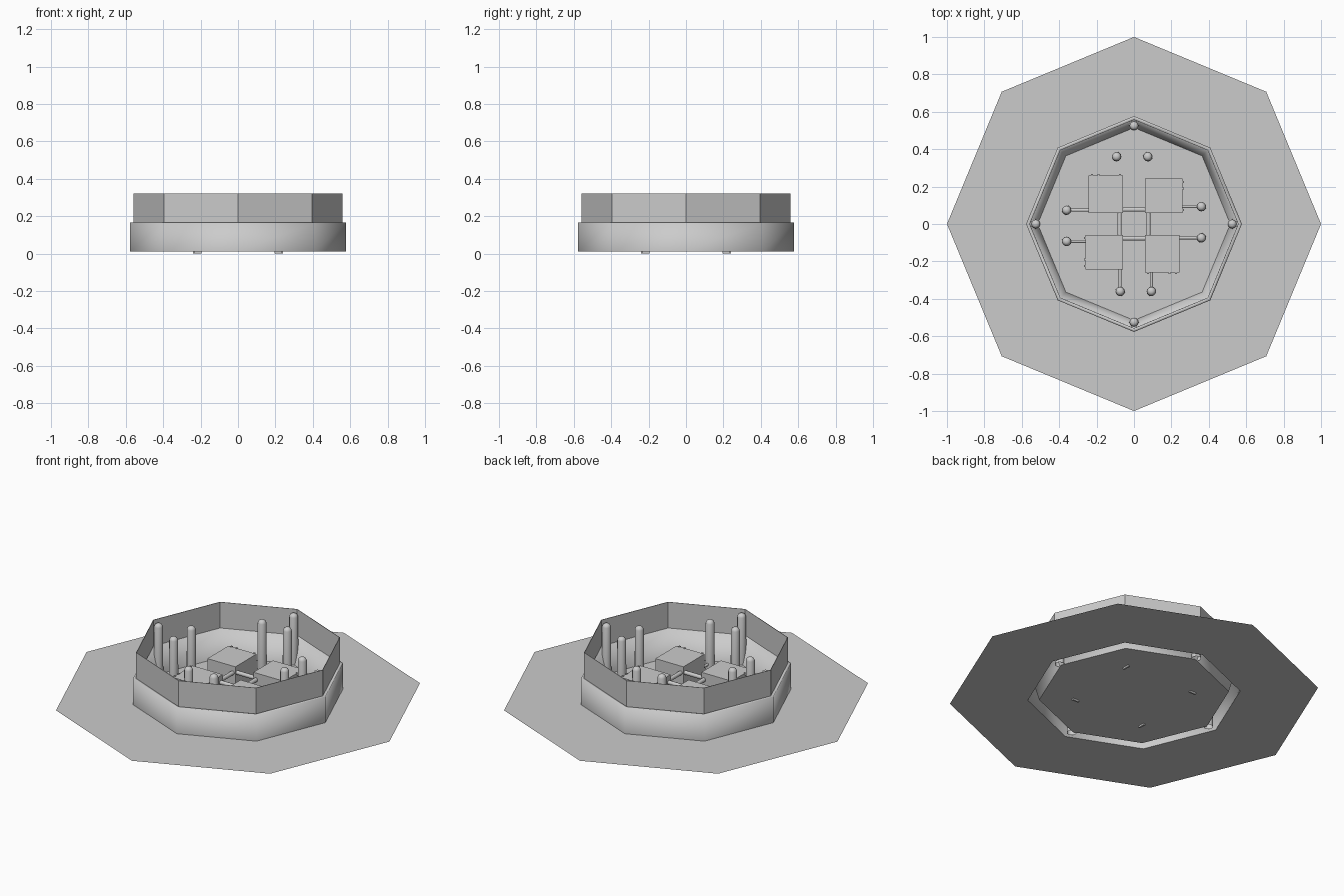
import bpy, bmesh, math
from mathutils import Matrix, Vector

cube = bpy.data.objects.get("Cube")
if cube:
    bpy.data.objects.remove(cube, do_unlink=True)

grey = bpy.data.materials.new("plain_grey")
grey.use_nodes = True
grey.diffuse_color = (0.6, 0.6, 0.6, 1)
grey.node_tree.nodes["Principled BSDF"].inputs["Base Color"].default_value = (0.6, 0.6, 0.6, 1)

BASE = 0.01


def finish(name, bm, smooth=False):
    mesh = bpy.data.meshes.new(name)
    bm.to_mesh(mesh)
    bm.free()
    mesh.materials.append(grey)
    for p in mesh.polygons:
        p.use_smooth = smooth
    obj = bpy.data.objects.new(name, mesh)
    bpy.context.collection.objects.link(obj)
    return obj


def lathe(name, profile, sides, centre=(0, 0), smooth=False, cap=False):
    """Sweep (radius, height) points around a vertical axis."""
    bm = bmesh.new()
    rings = []
    for r, z in profile:
        rings.append([bm.verts.new((centre[0] + r * math.cos(math.tau * i / sides),
                                    centre[1] + r * math.sin(math.tau * i / sides), z))
                      for i in range(sides)])
    for a, b in zip(rings, rings[1:]):
        for i in range(sides):
            j = (i + 1) % sides
            bm.faces.new((a[i], a[j], b[j], b[i]))
    if cap:
        bm.faces.new(rings[-1])
    return finish(name, bm, smooth)


def box(name, centre, size, turn):
    """Box given in one quadrant, turned about the middle."""
    bm = bmesh.new()
    m = turn @ Matrix.Translation(centre) @ Matrix.Diagonal((*size, 1))
    bmesh.ops.create_cube(bm, size=1, matrix=m)
    return finish(name, bm)


def pipe(name, start, end, radius, turn):
    a, b = turn @ Vector(start), turn @ Vector(end)
    d = b - a
    bm = bmesh.new()
    m = Matrix.Translation((a + b) / 2) @ d.to_track_quat('Z', 'Y').to_matrix().to_4x4()
    bmesh.ops.create_cone(bm, cap_ends=False, segments=10, radius1=radius,
                          radius2=radius, depth=d.length, matrix=m)
    return finish(name, bm, True)


# Ground apron with an octagonal opening, and the inner floor
lathe("ground_apron", [(1, BASE), (0.577, BASE)], 8)
lathe("inner_floor", [(0.515, BASE)], 8, cap=True)

# Lower wall: upright outside, ledge, sloping inside; open underneath
lathe("lower_wall", [(0.577, BASE), (0.577, 0.165), (0.56, 0.165), (0.515, BASE)], 8, smooth=True)

# Thin upper wall
lathe("upper_wall", [(0.56, 0.165), (0.56, 0.32), (0.557, 0.32), (0.557, 0.165)], 8)


def post(name, x, y, turn):
    p = turn @ Vector((x, y, 0))
    profile = [(0.026, BASE), (0.024, 0.29), (0.019, 0.302), (0.009, 0.308)]
    lathe(name, profile, 12, (p.x, p.y), smooth=True, cap=True)


# Four matching quarters: block, foot, studs, posts and pipes
for q in range(4):
    turn = Matrix.Rotation(q * math.pi / 2, 4, 'Z')
    n = str(q + 1)
    box("block_" + n, (0.16, 0.152, 0.08), (0.2, 0.185, 0.14), turn)
    box("block_foot_" + n, (0.235, 0.215, 0.01), (0.01, 0.04, 0.02), turn)
    for k, (x, y) in enumerate([(0.26, 0.225), (0.26, 0.19), (0.26, 0.075)]):
        box(f"block_stud_{n}_{k + 1}", (x, y, 0.145), (0.012, 0.01, 0.016), turn)
    post("wall_post_" + n, 0.525, 0, turn)
    post("left_post_" + n, 0.36, 0.093, turn)
    post("right_post_" + n, 0.36, -0.074, turn)
    pipe("link_pipe_" + n, (0.077, -0.07, 0.11), (0.077, 0.07, 0.11), 0.012, turn)
    if q != 1:
        pipe("left_feed_pipe_" + n, (0.25, 0.093, 0.05), (0.36, 0.093, 0.05), 0.008, turn)
        pipe("right_feed_pipe_" + n, (0.24, -0.074, 0.05), (0.36, -0.074, 0.05), 0.008, turn)
